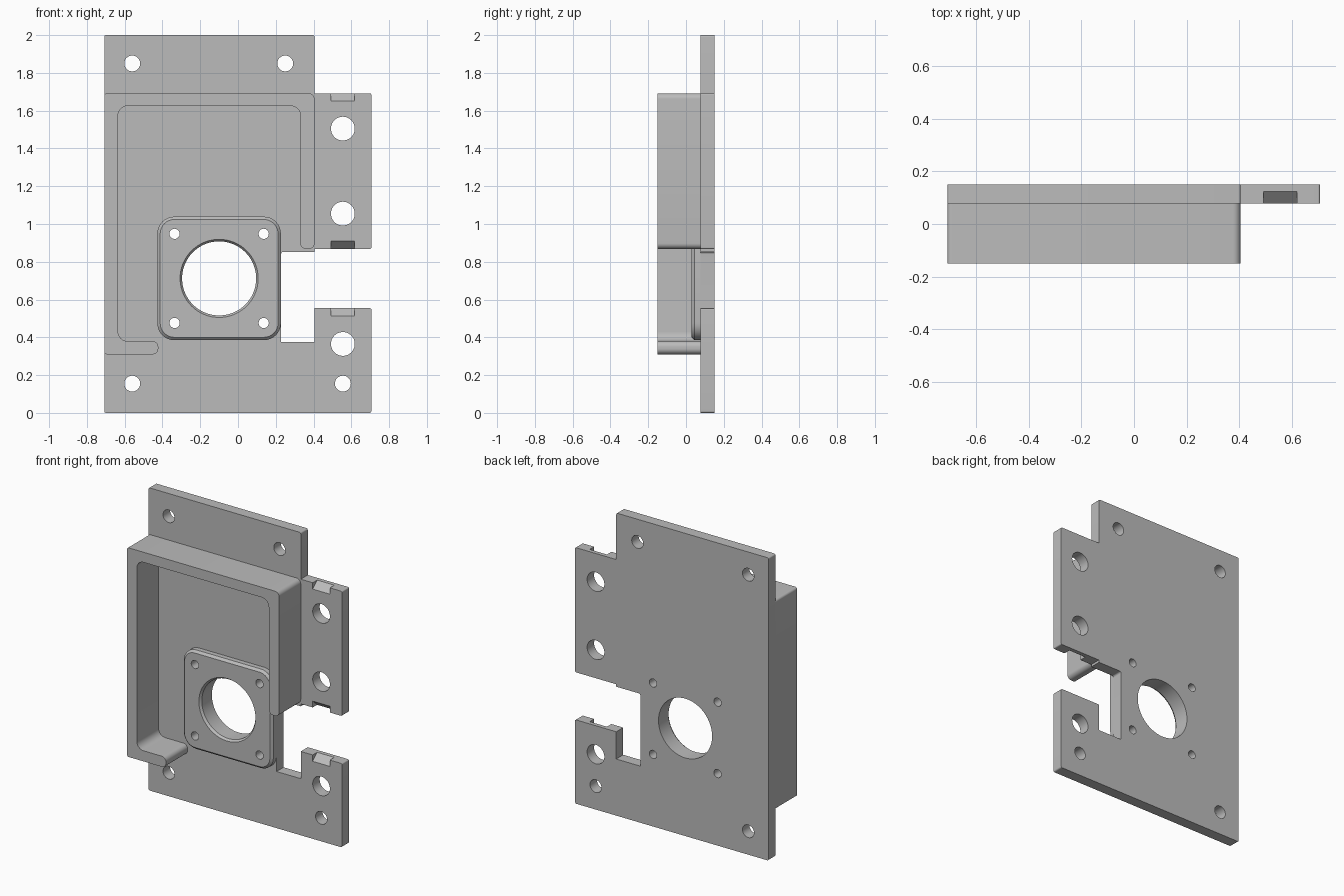
import bpy, bmesh, math
from mathutils import Matrix, Vector

cube = bpy.data.objects.get("Cube")
if cube:
    bpy.data.objects.remove(cube, do_unlink=True)

grey = bpy.data.materials.new("plain grey")
grey.use_nodes = True
grey.diffuse_color = (0.5, 0.5, 0.5, 1)
grey.node_tree.nodes["Principled BSDF"].inputs["Base Color"].default_value = (0.5, 0.5, 0.5, 1)

FRONT, BACK = 0.077, 0.15      # plate faces
WALL_FRONT, BOSS_FRONT = -0.15, 0.03


def finish(bm, name):
    bmesh.ops.recalc_face_normals(bm, faces=bm.faces)
    mesh = bpy.data.meshes.new(name)
    bm.to_mesh(mesh)
    bm.free()
    mesh.materials.append(grey)
    obj = bpy.data.objects.new(name, mesh)
    bpy.context.collection.objects.link(obj)
    return obj


def rounded(corners, steps=8):
    """Outline with corners (x, z, radius) replaced by arcs."""
    out = []
    for i, (x, z, r) in enumerate(corners):
        p = Vector((x, z))
        a = (Vector(corners[i - 1][:2]) - p).normalized()
        b = (Vector(corners[(i + 1) % len(corners)][:2]) - p).normalized()
        if not r:
            out.append(p)
            continue
        centre = p + (a + b) * r
        for k in range(steps + 1):
            t = k / steps * math.pi / 2
            out.append(centre - b * r * math.cos(t) - a * r * math.sin(t))
    return out


def prism(bm, points, sweep):
    face = bm.faces.new([bm.verts.new(p) for p in points])
    new = bmesh.ops.extrude_face_region(bm, geom=[face])["geom"]
    bmesh.ops.translate(bm, verts=[v for v in new if isinstance(v, bmesh.types.BMVert)], vec=sweep)


def slab(name, corners, y0, y1):
    bm = bmesh.new()
    prism(bm, [(p.x, y0, p.y) for p in rounded(corners)], (0, y1 - y0, 0))
    return finish(bm, name)


def drill(bm, x, z, y0, y1, front_r, back_r, sides=48):
    place = Matrix.Translation((x, (y0 + y1) / 2, z)) @ Matrix.Rotation(math.pi / 2, 4, "X")
    bmesh.ops.create_cone(bm, cap_ends=True, segments=sides, radius1=back_r,
                          radius2=front_r, depth=y1 - y0, matrix=place)


def apply(obj, kind, **settings):
    mod = obj.modifiers.new(kind.title(), kind)
    for key, value in settings.items():
        setattr(mod, key, value)
    bpy.context.view_layer.objects.active = obj
    bpy.ops.object.modifier_apply(modifier=mod.name)


# Mounting plate with side notch and two tabs
plate = slab("mounting_plate", [
    (-0.708, 0, 0.01), (0.706, 0, 0.01), (0.706, 0.554, 0.008), (0.405, 0.554, 0),
    (0.405, 0.374, 0), (0.228, 0.374, 0), (0.228, 0.852, 0.012), (0.405, 0.852, 0),
    (0.405, 0.868, 0), (0.706, 0.868, 0.008), (0.706, 1.692, 0.008), (0.405, 1.692, 0),
    (0.405, 2, 0.01), (-0.708, 2, 0.01)], FRONT, BACK)

# Rim wall: left side with foot, top, and short right side
wall = slab("rim_wall", [
    (-0.708, 0.31, 0.015), (-0.422, 0.31, 0.03), (-0.422, 0.38, 0.03), (-0.635, 0.38, 0.05),
    (-0.635, 1.625, 0.05), (0.33, 1.625, 0.05), (0.33, 0.868, 0.03), (0.405, 0.868, 0.03),
    (0.405, 1.692, 0.03), (-0.708, 1.692, 0.015)], WALL_FRONT, FRONT)

# Raised motor pad with chamfered front edge
CX, CZ, HALF = -0.1, 0.712, 0.327
pad = slab("motor_pad", [(CX + sx * HALF, CZ + sz * HALF, 0.09)
                         for sx, sz in ((-1, -1), (1, -1), (1, 1), (-1, 1))], BOSS_FRONT, FRONT)
bm = bmesh.new()
bm.from_mesh(pad.data)
rim = [e for e in bm.edges if all(v.co.y < BOSS_FRONT + 0.001 for v in e.verts)]
bmesh.ops.bevel(bm, geom=rim, offset=0.015, segments=1, affect="EDGES")
bm.to_mesh(pad.data)
bm.free()

# Screw holes, motor bore and ramped clip recesses
bm = bmesh.new()
for x, z in ((-0.56, 1.85), (0.25, 1.85), (-0.56, 0.155), (0.555, 0.155)):
    drill(bm, x, z, -0.05, 0.25, 0.042, 0.042)
for z in (0.365, 1.055, 1.505):
    drill(bm, 0.555, z, -0.05, 0.25, 0.063, 0.063)
for sx in (-1, 1):
    for sz in (-1, 1):
        drill(bm, CX + sx * 0.236, CZ + sz * 0.236, -0.05, 0.25, 0.027, 0.027, 32)
drill(bm, CX, CZ, -0.05, 0.25, 0.196, 0.196, 96)
for edge, s in ((0.554, 1), (0.868, -1), (1.692, 1)):
    prism(bm, [(0.492, 0.057, edge - s * 0.06), (0.492, 0.143, edge + s * 0.018),
               (0.492, 0.057, edge + s * 0.018)], (0.126, 0, 0))
holes = finish(bm, "hole_cutter")

bm = bmesh.new()
drill(bm, CX, CZ, 0.02, 0.045, 0.214, 0.196, 96)
sink = finish(bm, "countersink_cutter")

for obj, cutter in ((plate, holes), (pad, holes), (pad, sink)):
    apply(obj, "BOOLEAN", operation="DIFFERENCE", solver="EXACT", object=cutter)
for cutter in (holes, sink):
    bpy.data.objects.remove(cutter, do_unlink=True)

# Smooth the arcs, keep hard edges crisp
for obj in (plate, wall, pad):
    bpy.ops.object.select_all(action="DESELECT")
    obj.select_set(True)
    bpy.context.view_layer.objects.active = obj
    bpy.ops.object.shade_smooth_by_angle(angle=math.radians(30))
